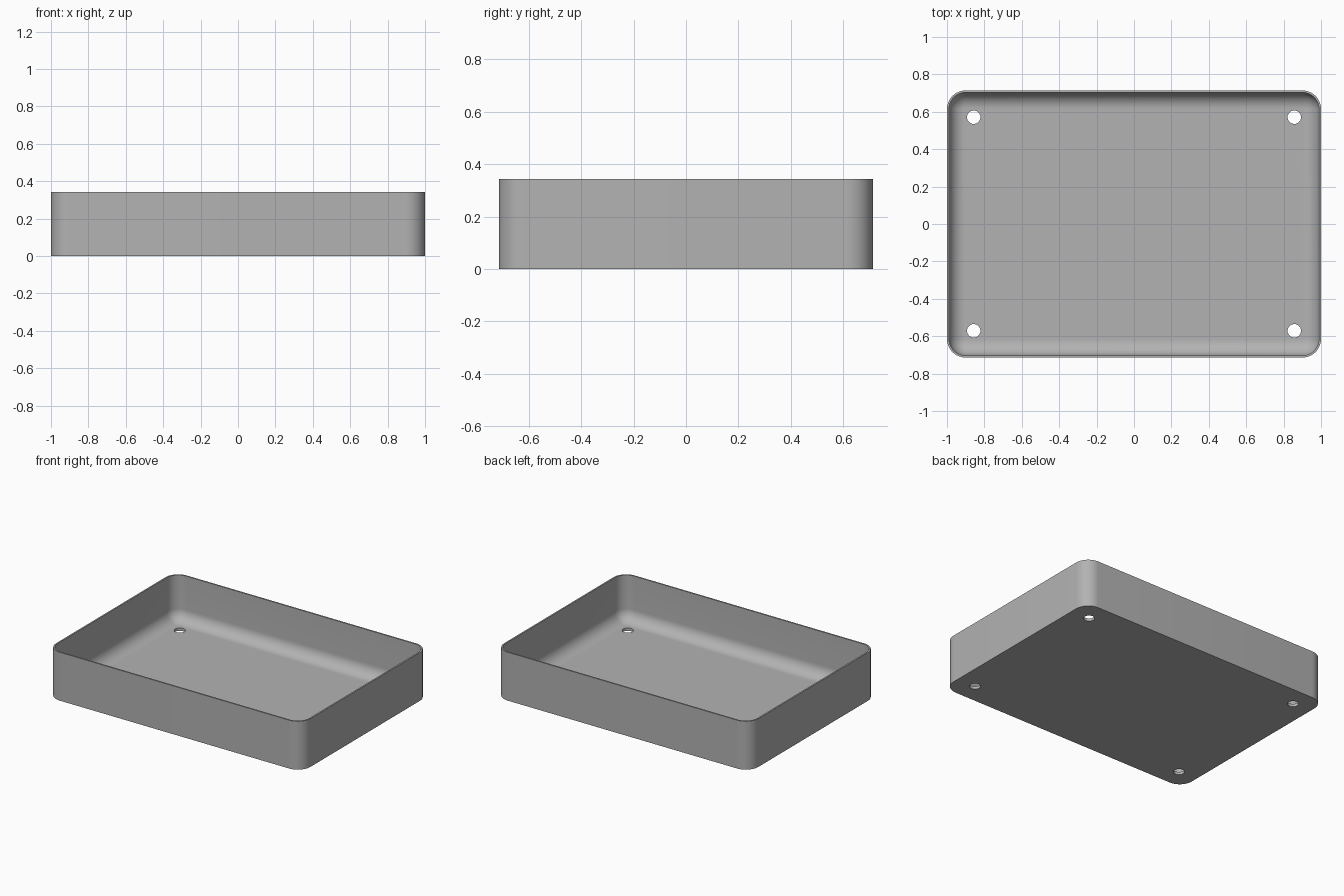
import bpy, bmesh, math

if "Cube" in bpy.data.objects:
    bpy.data.objects.remove(bpy.data.objects["Cube"], do_unlink=True)

HALF_X, HALF_Y, HEIGHT = 1.0, 0.714, 0.343
CORNER, WALL, FLOOR = 0.1, 0.011, 0.02
FILLET = 0.085
HOLE_X, HOLE_Y, HOLE_R = 0.857, 0.571, 0.036
ARC = 12

grey = bpy.data.materials.new("plain grey")
grey.use_nodes = True
grey.diffuse_color = (0.45, 0.45, 0.45, 1)
grey.node_tree.nodes["Principled BSDF"].inputs["Base Color"].default_value = (0.45, 0.45, 0.45, 1)


def ring(bm, inset, z):
    """Rounded rectangle of vertices, inset from the outer outline."""
    r = CORNER - inset
    verts = []
    for quarter, (sx, sy) in enumerate([(1, 1), (-1, 1), (-1, -1), (1, -1)]):
        for i in range(ARC + 1):
            a = (quarter + i / ARC) * math.pi / 2
            verts.append(bm.verts.new((sx * (HALF_X - CORNER) + r * math.cos(a),
                                       sy * (HALF_Y - CORNER) + r * math.sin(a), z)))
    return verts


# Tray shell: outside wall, rim, inside wall, then the fillet down to the floor
profile = [(0, 0), (0, HEIGHT), (WALL, HEIGHT)]
for i in range(ARC + 1):
    a = i / ARC * math.pi / 2
    profile.append((WALL + FILLET * (1 - math.cos(a)), FLOOR + FILLET * (1 - math.sin(a))))

bm = bmesh.new()
rings = [ring(bm, inset, z) for inset, z in profile]
for lower, upper in zip(rings, rings[1:]):
    n = len(lower)
    for i in range(n):
        j = (i + 1) % n
        bm.faces.new((lower[i], lower[j], upper[j], upper[i]))
bm.faces.new(reversed(rings[0]))
bm.faces.new(rings[-1])
bmesh.ops.recalc_face_normals(bm, faces=bm.faces)
mesh = bpy.data.meshes.new("tray")
bm.to_mesh(mesh)
bm.free()
tray = bpy.data.objects.new("tray", mesh)
bpy.context.collection.objects.link(tray)
mesh.materials.append(grey)

# Screw holes through the floor corners
bm = bmesh.new()
for sx in (-1, 1):
    for sy in (-1, 1):
        made = bmesh.ops.create_cone(bm, cap_ends=True, segments=32, radius1=HOLE_R,
                                     radius2=HOLE_R, depth=0.2)
        bmesh.ops.translate(bm, verts=made["verts"], vec=(sx * HOLE_X, sy * HOLE_Y, 0))
cut_mesh = bpy.data.meshes.new("hole_cutter")
bm.to_mesh(cut_mesh)
bm.free()
cut_mesh.materials.append(grey)
cutter = bpy.data.objects.new("hole_cutter", cut_mesh)
bpy.context.collection.objects.link(cutter)
cut = tray.modifiers.new("holes", "BOOLEAN")
cut.operation, cut.solver, cut.object = "DIFFERENCE", "EXACT", cutter

# Bake the holes, then smooth the curved walls and keep the rims sharp
bpy.ops.object.select_all(action="DESELECT")
bpy.context.view_layer.objects.active = tray
tray.select_set(True)
bpy.ops.object.modifier_apply(modifier=cut.name)
bpy.data.objects.remove(cutter, do_unlink=True)
bpy.ops.object.shade_smooth_by_angle(angle=math.radians(30))
